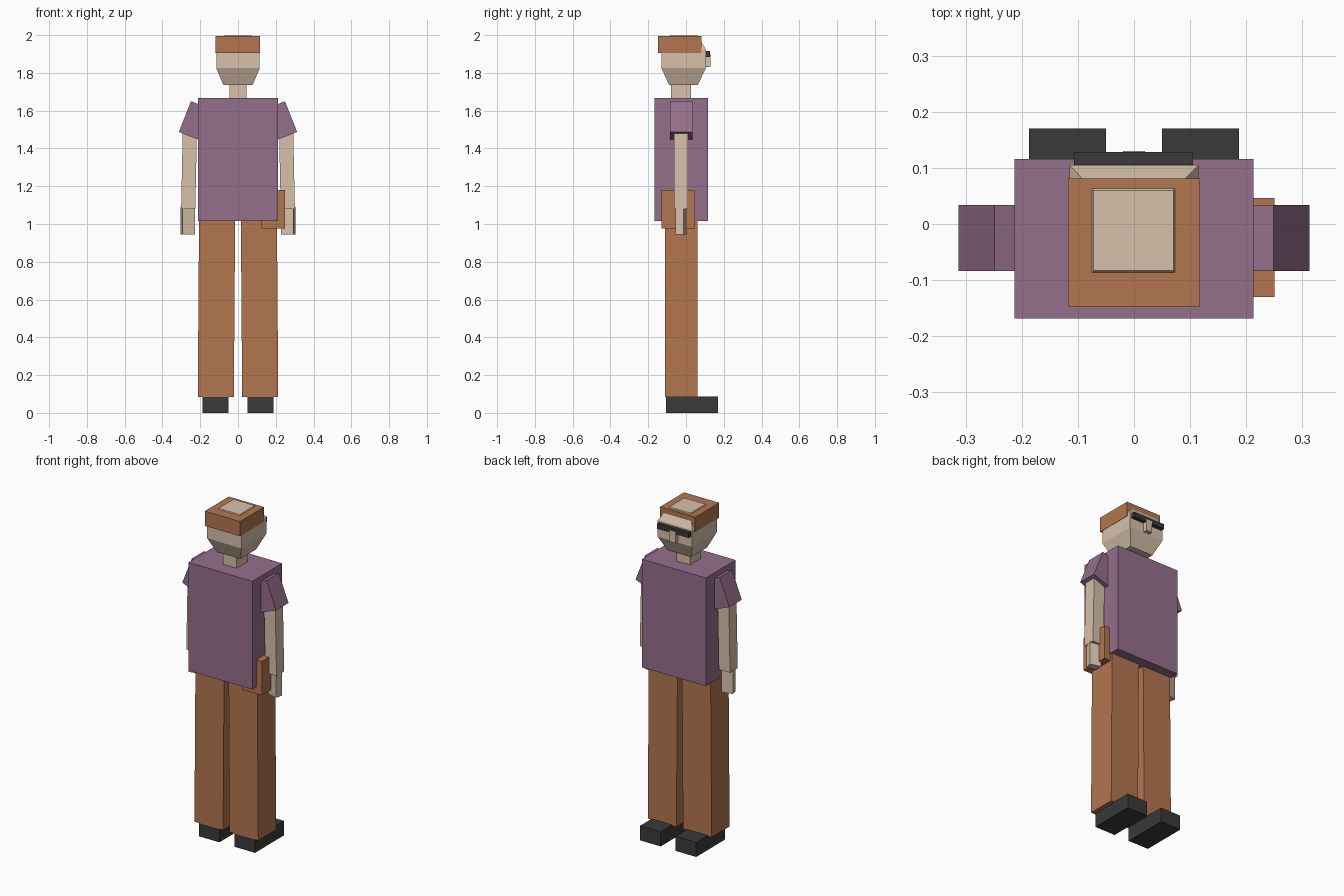
import bpy, bmesh
from math import radians, atan2
from mathutils import Matrix, Vector

if "Cube" in bpy.data.objects:
    bpy.data.objects.remove(bpy.data.objects["Cube"])


def material(name, rgb):
    m = bpy.data.materials.new(name)
    m.diffuse_color = (*rgb, 1)
    m.use_nodes = True
    m.node_tree.nodes["Principled BSDF"].inputs["Base Color"].default_value = m.diffuse_color
    return m


SKIN = material("skin", (0.68, 0.53, 0.41))
SHIRT = material("shirt_purple", (0.30, 0.16, 0.26))
BROWN = material("brown", (0.45, 0.18, 0.08))
DARK = material("dark", (0.04, 0.042, 0.04))


def loft(name, mat, rings, matrix=None):
    """Closed solid through rectangles (x0, x1, y0, y1, z), bottom to top."""
    bm = bmesh.new()
    loops = [[bm.verts.new(p) for p in
              ((x0, y0, z), (x1, y0, z), (x1, y1, z), (x0, y1, z))]
             for x0, x1, y0, y1, z in rings]
    bm.faces.new(loops[0][::-1])
    bm.faces.new(loops[-1])
    for a, b in zip(loops, loops[1:]):
        for i in range(4):
            j = (i + 1) % 4
            bm.faces.new((a[i], a[j], b[j], b[i]))
    if matrix:
        bm.transform(matrix)
    bmesh.ops.recalc_face_normals(bm, faces=bm.faces)
    mesh = bpy.data.meshes.new(name)
    bm.to_mesh(mesh)
    bm.free()
    mesh.materials.append(mat)
    ob = bpy.data.objects.new(name, mesh)
    bpy.context.collection.objects.link(ob)
    return ob


def box(name, mat, x0, x1, y0, y1, z0, z1, matrix=None):
    return loft(name, mat, [(x0, x1, y0, y1, z0), (x0, x1, y0, y1, z1)], matrix)


def pair(part, mat, rings, matrix=None):
    """Right-hand part plus its mirror image across x = 0."""
    matrix = matrix or Matrix.Identity(4)
    loft("right_" + part, mat, rings, matrix)
    loft("left_" + part, mat, rings, Matrix.Scale(-1, 4, (1, 0, 0)) @ matrix)


# Torso, neck and hip pouch
box("torso", SHIRT, -0.213, 0.213, -0.168, 0.116, 1.016, 1.668)
box("neck", SKIN, -0.046, 0.046, -0.079, 0.026, 1.64, 1.77)
box("hip_pouch", BROWN, 0.122, 0.25, -0.13, 0.046, 0.975, 1.18)

# Head with tapered jaw and crown
loft("head", SKIN, [(-0.078, 0.078, -0.09, 0.063, 1.737),
                    (-0.115, 0.115, -0.13, 0.105, 1.825),
                    (-0.115, 0.115, -0.13, 0.105, 1.925),
                    (-0.072, 0.07, -0.083, 0.06, 2.0)])
box("hair_band", BROWN, -0.118, 0.117, -0.148, 0.081, 1.906, 1.995)
box("eyewear", DARK, -0.107, 0.105, 0.09, 0.128, 1.885, 1.915)
box("nose", SKIN, -0.02, 0.02, 0.09, 0.13, 1.83, 1.90)

# Legs and shoes
pair("leg", BROWN, [(0.022, 0.213, -0.111, 0.06, 0.083),
                    (0.015, 0.206, -0.111, 0.06, 1.05)])
pair("shoe", DARK, [(0.05, 0.187, -0.105, 0.17, 0),
                    (0.05, 0.187, -0.105, 0.17, 0.088)])

# Sleeves: boxes swung outward about their upper outer edge
swing = Matrix.Translation((0.249, 0, 1.65)) @ Matrix.Rotation(-atan2(0.064, 0.163), 4, 'Y')
pair("sleeve", SHIRT, [(-0.125, 0, -0.084, 0.034, -0.175),
                       (-0.125, 0, -0.084, 0.034, 0)], swing)

# Arms and slightly turned hands
pair("arm", SKIN, [(0.226, 0.301, -0.063, 0.01, 1.08),
                   (0.217, 0.292, -0.063, 0.01, 1.52)])
turn = Matrix.Translation((0.266, -0.026, 0)) @ Matrix.Rotation(radians(-14), 4, 'Z')
pair("hand", SKIN, [(-0.033, 0.033, -0.022, 0.022, 0.944),
                    (-0.033, 0.033, -0.022, 0.022, 1.09)], turn)
